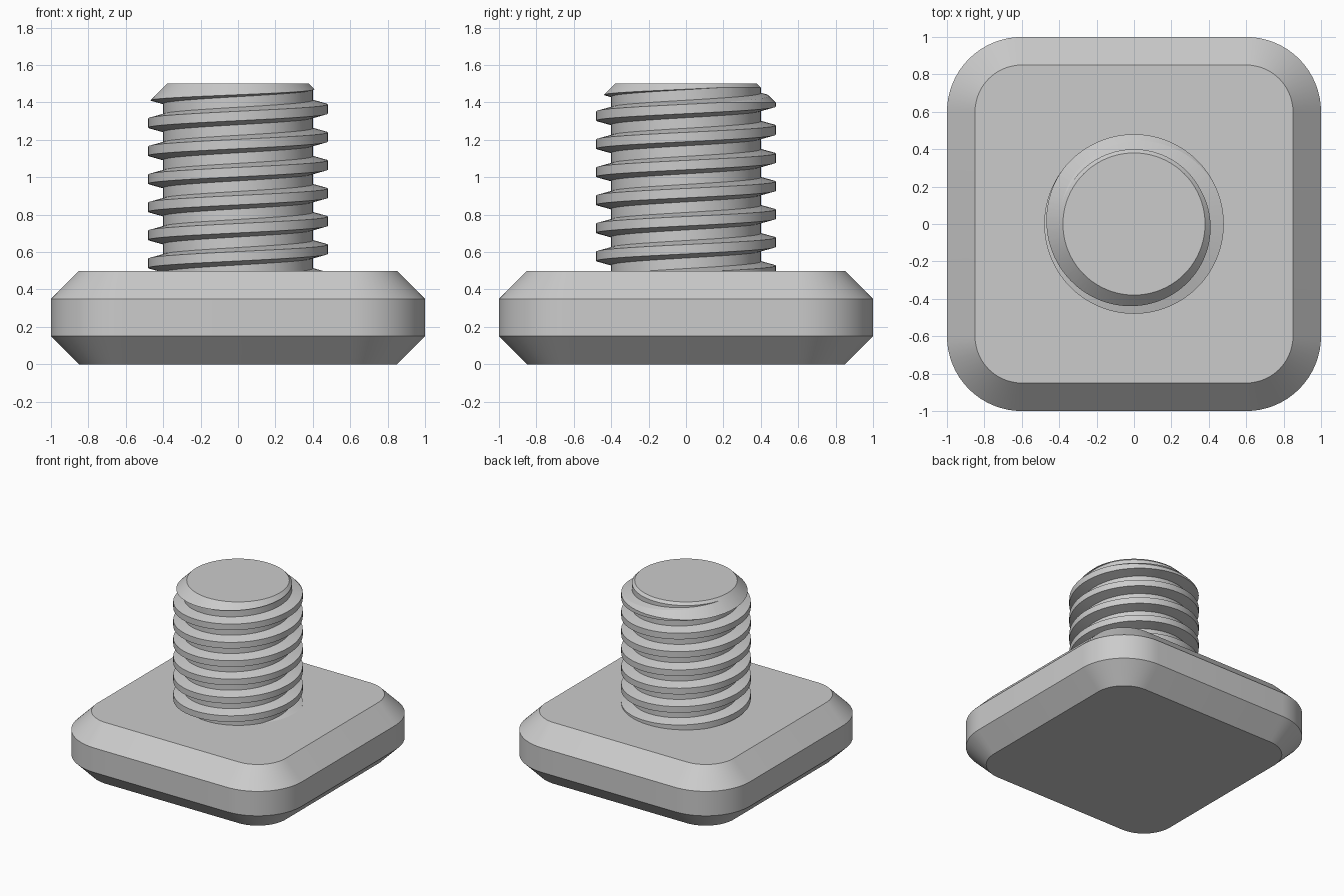
import bpy
import math

cube = bpy.data.objects.get("Cube")
if cube:
    bpy.data.objects.remove(cube, do_unlink=True)

SEGMENTS = 96
PITCH = 0.15
PHASE = 0.465  # ridge centre height at angle zero

metal = bpy.data.materials.new("light grey metal")
metal.use_nodes = True
GREY = (0.6, 0.6, 0.6, 1)
metal.diffuse_color = GREY
metal.node_tree.nodes["Principled BSDF"].inputs["Base Color"].default_value = GREY


def loft(name, rings):
    """Solid skinned through equal rings of points, capped at both ends."""
    n = len(rings[0])
    verts = [p for ring in rings for p in ring]
    faces = [(i * n + j, i * n + (j + 1) % n, (i + 1) * n + (j + 1) % n, (i + 1) * n + j)
             for i in range(len(rings) - 1) for j in range(n)]
    faces.append(tuple(reversed(range(n))))
    faces.append(tuple(range(len(verts) - n, len(verts))))
    mesh = bpy.data.meshes.new(name)
    mesh.from_pydata(verts, [], faces)
    mesh.materials.append(metal)
    obj = bpy.data.objects.new(name, mesh)
    bpy.context.collection.objects.link(obj)
    return obj


def polar(radius, angle, z):
    return (radius * math.cos(angle), radius * math.sin(angle), z)


def circle(radius, z):
    return [polar(radius, math.tau * i / SEGMENTS, z) for i in range(SEGMENTS)]


def rounded_square(radius, z, centre=0.6, steps=16):
    points = []
    for corner in range(4):
        mid = math.pi / 4 + corner * math.pi / 2
        cx, cy = math.copysign(centre, math.cos(mid)), math.copysign(centre, math.sin(mid))
        for i in range(steps + 1):
            x, y, _ = polar(radius, (corner + i / steps) * math.pi / 2, z)
            points.append((cx + x, cy + y, z))
    return points


def select_only(obj):
    bpy.ops.object.select_all(action='DESELECT')
    obj.select_set(True)
    bpy.context.view_layer.objects.active = obj


def combine(obj, other, operation):
    mod = obj.modifiers.new(operation.lower(), 'BOOLEAN')
    mod.operation, mod.solver, mod.object = operation, 'EXACT', other
    select_only(obj)
    bpy.ops.object.modifier_apply(modifier=mod.name)
    bpy.data.objects.remove(other, do_unlink=True)


# Square head with rounded corners, chamfered above and below
head = loft("head", [rounded_square(r, z)
                     for r, z in ((0.25, 0), (0.4, 0.15), (0.4, 0.35), (0.25, 0.5))])

# Shaft core
shaft = loft("threaded_shaft", [circle(0.4, 0.3), circle(0.4, 1.6)])

# Helical thread ridge, swept from inside the head to past the tip
section = ((0.37, 0.055), (0.37, -0.055), (0.48, -0.025), (0.48, 0.025))
sweep = []
for step in range(-SEGMENTS, 8 * SEGMENTS + 1):
    turn = step / SEGMENTS
    sweep.append([polar(r, math.tau * turn, PHASE + PITCH * turn + dz) for r, dz in section])
ridge = loft("thread_ridge", sweep)
# Make the swept surface face outwards
select_only(ridge)
bpy.ops.object.mode_set(mode='EDIT')
bpy.ops.mesh.select_all(action='SELECT')
bpy.ops.mesh.normals_make_consistent(inside=False)
bpy.ops.object.mode_set(mode='OBJECT')
combine(shaft, ridge, 'UNION')

# Trim the shaft to its length and chamfer the tip
envelope = loft("tip_envelope", [circle(0.53, 0.45), circle(0.53, 1.35), circle(0.38, 1.5)])
combine(shaft, envelope, 'INTERSECT')

# Smooth round surfaces, keeping edges crisp
for part in (head, shaft):
    select_only(part)
    bpy.ops.object.shade_smooth_by_angle(angle=math.radians(25))
